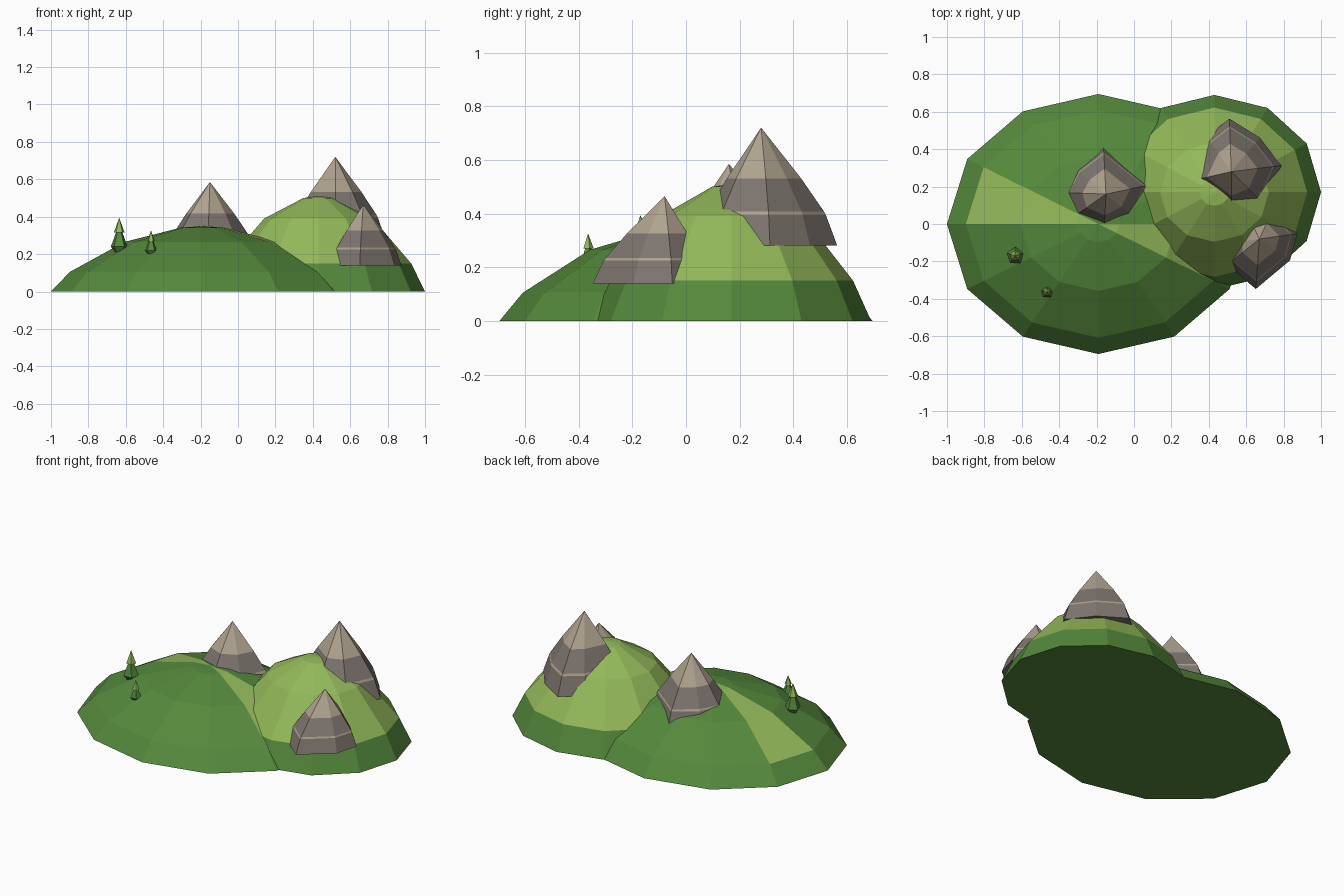
import bpy, bmesh, math

cube = bpy.data.objects.get("Cube")
if cube:
    bpy.data.objects.remove(cube, do_unlink=True)


def material(name, rgb):
    m = bpy.data.materials.new(name)
    m.use_nodes = True
    m.diffuse_color = (*rgb, 1)
    m.node_tree.nodes["Principled BSDF"].inputs["Base Color"].default_value = (*rgb, 1)
    return m


grass = material("grass green", (0.09, 0.25, 0.045))
meadow = material("light meadow green", (0.29, 0.48, 0.10))
stone = material("tan stone", (0.44, 0.37, 0.28))
rock = material("grey rock", (0.21, 0.18, 0.16))


def loft(name, centre, spokes, rings, mats, pick, sx=1, sy=1):
    """Flat-faced shape: rings (radius, z) from the base up to a point.
    spokes maps angle in degrees to a radius factor; pick(ring, sector) gives the material."""
    bm = bmesh.new()
    rows = []
    for r, z in rings[:-1]:
        rows.append([bm.verts.new((r * k * sx * math.cos(math.radians(a)),
                                   r * k * sy * math.sin(math.radians(a)), z))
                     for a, k in spokes.items()])
    tip = bm.verts.new((0, 0, rings[-1][1]))
    n = len(spokes)
    bm.faces.new(rows[0][::-1]).material_index = pick(0, -1)
    for i, low in enumerate(rows):
        for j in range(n):
            k = (j + 1) % n
            if i + 1 < len(rows):
                corners = (low[j], low[k], rows[i + 1][k], rows[i + 1][j])
            else:
                corners = (low[j], low[k], tip)
            bm.faces.new(corners).material_index = pick(i, j)
    bmesh.ops.recalc_face_normals(bm, faces=bm.faces)
    mesh = bpy.data.meshes.new(name)
    bm.to_mesh(mesh)
    bm.free()
    for m in mats:
        mesh.materials.append(m)
    obj = bpy.data.objects.new(name, mesh)
    obj.location = centre
    bpy.context.collection.objects.link(obj)
    return obj


# Two grassy hills, twelve sectors each
dozen = {a: 1 for a in range(0, 360, 30)}
loft("wide_hill", (-0.19, 0, 0), dozen,
     [(1, 0), (0.875, 0.105), (0.515, 0.265), (0.14, 0.342), (0, 0.35)],
     [grass, meadow], lambda i, j: int(i > 0 and j in (5, 11)), 0.81, 0.695)
loft("tall_hill", (0.43, 0.17, 0), dozen,
     [(1, 0), (0.87, 0.15), (0.51, 0.39), (0.14, 0.5), (0, 0.51)],
     [grass, meadow], lambda i, j: int(i > 0), 0.57, 0.52)


# Rocky peaks with a pale cap and a thin pale seam
def peak(name, apex, size, spokes):
    profile = [(0.2, 1), (0.17, 0.74), (0.165, 0.71), (0.105, 0.43), (0, 0)]
    rings = [(r * size, -0.325 * t * size) for r, t in profile]
    return loft(name, apex, spokes, rings, [rock, stone],
                lambda i, j: int(i in (1, 3)))


peak("middle_peak", (-0.15, 0.16, 0.585), 1.2,
     {12: 1.05, 93: 1.08, 140: 0.92, 178: 1, 215: 1, 267: 0.9, 320: 0.85})
peak("back_peak", (0.52, 0.28, 0.72), 1.35,
     {7: 1, 50: 0.88, 92: 1.05, 125: 0.85, 193: 0.95, 270: 0.9, 315: 0.92})
peak("front_peak", (0.67, -0.08, 0.465), 1,
     {8: 1.03, 65: 0.9, 115: 0.9, 190: 0.85, 219: 1.1, 266: 1.34, 325: 1})


# Small two-tier fir trees
def tree(name, x, y, z, size):
    rings = [(0.016, 0), (0.047, 0.04), (0.018, 0.115), (0.03, 0.115), (0, 0.195)]
    five = {18 + 72 * i: 1 for i in range(5)}
    return loft(name, (x, y, z), five, [(r * size, h * size) for r, h in rings],
                [grass, meadow], lambda i, j: int(i == 3))


tree("large_tree", -0.635, -0.17, 0.2, 1)
tree("small_tree", -0.465, -0.365, 0.19, 0.7)
